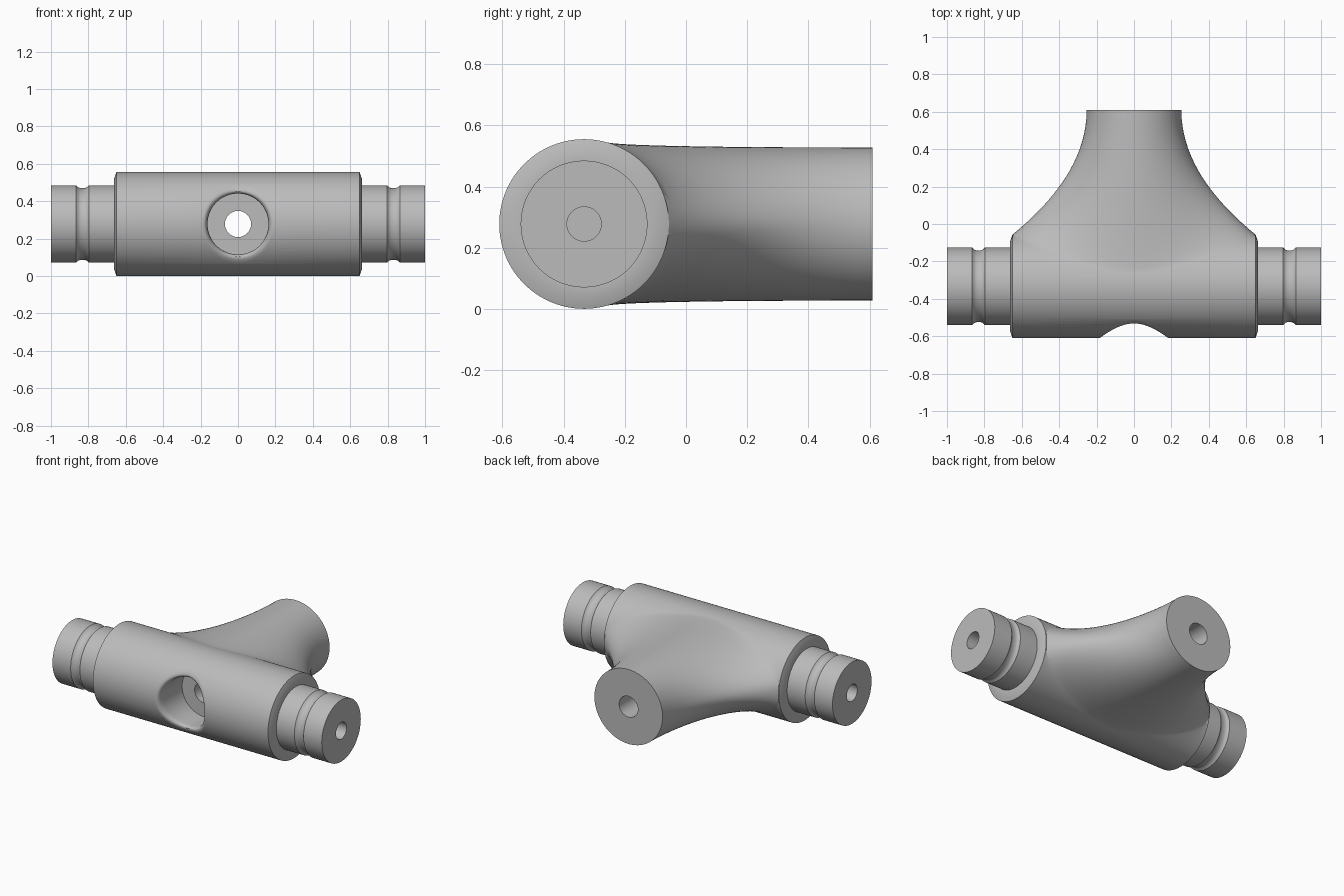
import bpy, bmesh, math
from mathutils import Vector

old = bpy.data.objects.get("Cube")
if old:
    bpy.data.objects.remove(old, do_unlink=True)

AXIS_Y, AXIS_Z, BODY_R = -0.333, 0.278, 0.277
SIDES = 96

grey = bpy.data.materials.new("plain_grey")
grey.use_nodes = True
grey.diffuse_color = (0.5, 0.5, 0.5, 1)
grey.node_tree.nodes["Principled BSDF"].inputs["Base Color"].default_value = (0.5, 0.5, 0.5, 1)


def loft(name, rings):
    """Closed solid through a list of rings of equal point count."""
    bm = bmesh.new()
    rows = [[bm.verts.new(p) for p in ring] for ring in rings]
    n = len(rows[0])
    for lower, upper in zip(rows, rows[1:]):
        for i in range(n):
            j = (i + 1) % n
            bm.faces.new((lower[i], lower[j], upper[j], upper[i]))
    bm.faces.new(rows[0])
    bm.faces.new(rows[-1])
    bmesh.ops.recalc_face_normals(bm, faces=bm.faces)
    mesh = bpy.data.meshes.new(name)
    bm.to_mesh(mesh)
    bm.free()
    mesh.materials.append(grey)
    obj = bpy.data.objects.new(name, mesh)
    bpy.context.collection.objects.link(obj)
    return obj


def angles(n=SIDES):
    return [2 * math.pi * i / n for i in range(n)]


def turned_x(name, profile, n=SIDES):
    """Solid of revolution about the body axis; profile holds (x, radius)."""
    return loft(name, [[(x, AXIS_Y + r * math.cos(a), AXIS_Z + r * math.sin(a))
                        for a in angles(n)] for x, r in profile])


def turned_y(name, profile, n=48):
    """Solid of revolution about the branch axis; profile holds (y, radius)."""
    return loft(name, [[(r * math.cos(a), y, AXIS_Z + r * math.sin(a))
                        for a in angles(n)] for y, r in profile])


def combine(target, tool, operation):
    """Apply a boolean and remove the tool."""
    tool.hide_render = True
    mod = target.modifiers.new(operation, "BOOLEAN")
    mod.operation, mod.object, mod.solver = operation, tool, "EXACT"
    graph = bpy.context.evaluated_depsgraph_get()
    mesh = bpy.data.meshes.new_from_object(target.evaluated_get(graph))
    target.modifiers.clear()
    target.data = mesh
    bpy.data.objects.remove(tool, do_unlink=True)


def surface_y(height, side):
    """Depth of the body surface at a height from its axis."""
    return AXIS_Y + side * math.sqrt(max(BODY_R ** 2 - height ** 2, 0))


# Body with chamfered shoulders and grooved spigots
half = [(0.65, BODY_R), (0.663, 0.238), (0.663, 0.207), (0.797, 0.207),
        (0.808, 0.196), (0.82, 0.192), (0.842, 0.192), (0.854, 0.196),
        (0.865, 0.207), (1.0, 0.207)]
body = turned_x("pipe_tee_body", [(-x, r) for x, r in reversed(half)] + half, 128)

# Flared branch swept from the body surface to a round end
STEPS = 20
columns = []
for a in angles():
    c, s = math.cos(a), math.sin(a)
    h = math.copysign(0.267 * abs(s) ** 0.75, s)
    y = surface_y(h, 1) - 0.001
    reach = 0.14 - 0.08 * abs(s)
    drop = reach * (y - AXIS_Y) * h / BODY_R ** 2
    p0 = Vector((0.65 * c, y, h))
    p1 = Vector((0.48 * c, y + reach, h - drop))
    p2 = Vector((0.253 * c, 0.31, 0.25 * s))
    p3 = Vector((0.253 * c, 0.61, 0.25 * s))
    column = [Vector((0.5 * c, AXIS_Y, 0.15 * s))]
    for k in range(STEPS + 1):
        t = k / STEPS
        u = 1 - t
        column.append(u ** 3 * p0 + 3 * u * u * t * p1 + 3 * u * t * t * p2 + t ** 3 * p3)
    columns.append([p + Vector((0, 0, AXIS_Z)) for p in column])
branch = loft("flared_branch", list(zip(*columns)))
combine(body, branch, "UNION")

# Front pocket with a rounded mouth that follows the body surface
POCKET_R = 0.163
columns = []
for a in angles():
    c, s = math.cos(a), math.sin(a)
    mouth = 0.19 + 0.022 * s * s
    edge = surface_y(POCKET_R * s, -1)
    start = Vector((mouth, surface_y(mouth * s, -1)))
    corner = Vector((POCKET_R, edge))
    end = Vector((POCKET_R, edge + 0.055))
    points = [Vector((mouth + 0.002, -0.8))]
    for k in range(9):
        t = k / 8
        points.append((1 - t) ** 2 * start + 2 * t * (1 - t) * corner + t * t * end)
    points.append(Vector((POCKET_R, -0.36)))
    columns.append([(r * c, y, AXIS_Z + r * s) for r, y in points])
combine(body, loft("pocket_cutter", list(zip(*columns))), "DIFFERENCE")

# Bores: one through the branch, one blind in each spigot
combine(body, turned_y("branch_bore", [(-0.45, 0.07), (0.7, 0.07)]), "DIFFERENCE")
for side in (-1, 1):
    bore = turned_x("spigot_bore", [(side * 0.6, 0.056), (side * 1.1, 0.056)], 48)
    combine(body, bore, "DIFFERENCE")

# Smooth shading with crisp machined edges
bpy.ops.object.select_all(action="DESELECT")
body.select_set(True)
bpy.context.view_layer.objects.active = body
bpy.ops.object.shade_smooth_by_angle(angle=math.radians(30))
